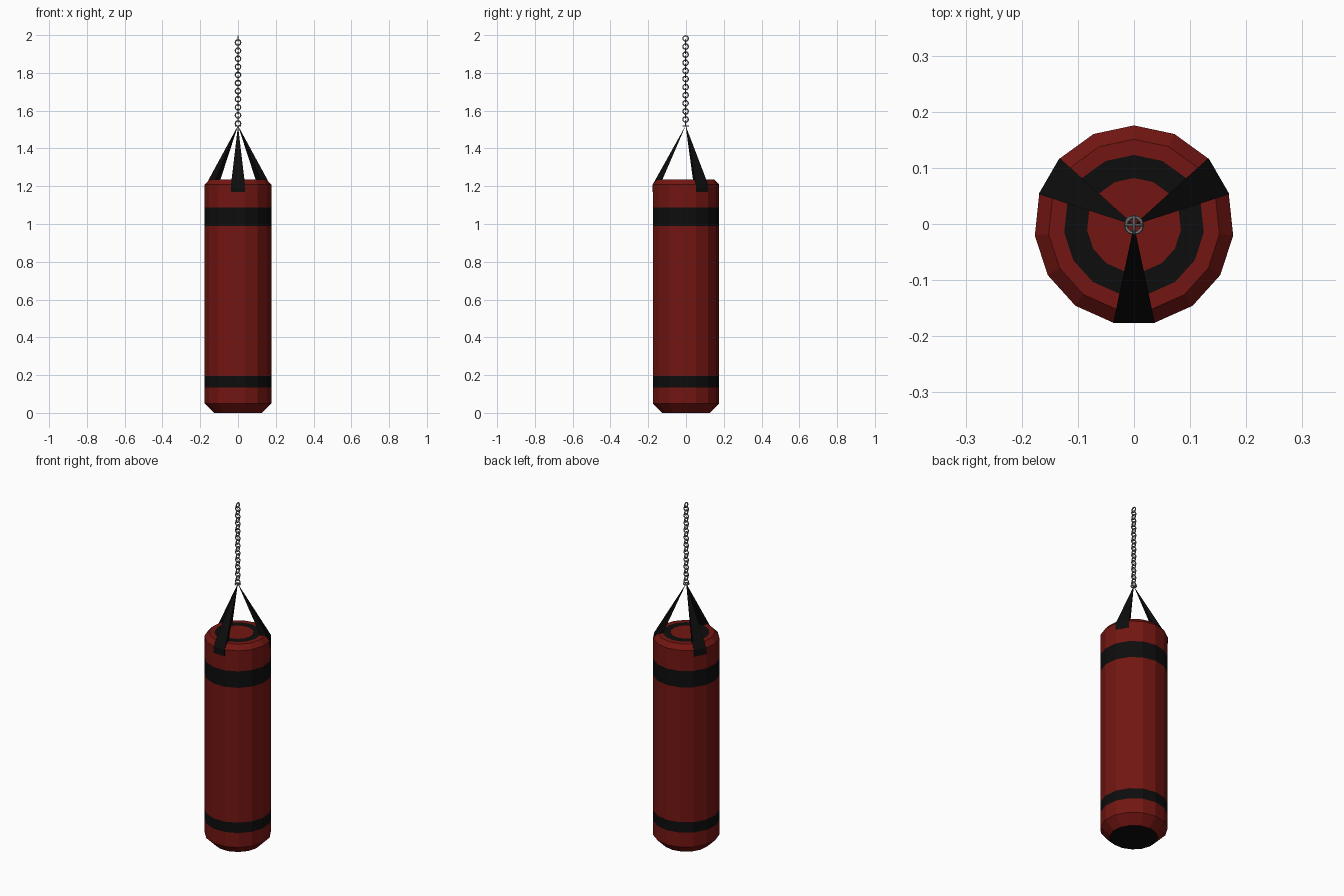
import bpy, bmesh, math
from mathutils import Matrix

if "Cube" in bpy.data.objects:
    bpy.data.objects.remove(bpy.data.objects["Cube"])

N = 15            # sides of the bag
R = 0.1777        # bag radius
Y0 = -0.002       # axis offset that centres the odd-sided outline


def material(name, color):
    m = bpy.data.materials.new(name)
    m.diffuse_color = color
    m.use_nodes = True
    m.node_tree.nodes["Principled BSDF"].inputs["Base Color"].default_value = m.diffuse_color
    return m


RED = material("red_leather", (0.17, 0.008, 0.006, 1))
BLACK = material("black_webbing", (0.004, 0.004, 0.004, 1))
STEEL = material("steel", (0.2, 0.2, 0.21, 1))


def finish(name, bm, mats):
    bmesh.ops.recalc_face_normals(bm, faces=bm.faces)
    bmesh.ops.translate(bm, verts=bm.verts, vec=(0, Y0, 0))
    me = bpy.data.meshes.new(name)
    bm.to_mesh(me)
    bm.free()
    for m in mats:
        me.materials.append(m)
    ob = bpy.data.objects.new(name, me)
    bpy.context.collection.objects.link(ob)
    return ob


def polar(r, deg, z):
    a = math.radians(deg)
    return (r * math.cos(a), r * math.sin(a), z)


# Bag: stacked 15-sided rings (radius, z, material of the band above)
profile = [(0.127, 0.0, 0), (R, 0.05, 0), (R, 0.135, 1), (R, 0.196, 0),
           (R, 0.99, 1), (R, 1.087, 0), (R, 1.208, 0), (0.153, 1.235, 0),
           (0.125, 1.235, 1), (0.084, 1.235, 0)]
bm = bmesh.new()
rings = [[bm.verts.new(polar(r, 90 + 360 * i / N, z)) for i in range(N)]
         for r, z, _ in profile]
for k in range(len(rings) - 1):
    lo, hi = rings[k], rings[k + 1]
    for i in range(N):
        j = (i + 1) % N
        bm.faces.new((lo[i], lo[j], hi[j], hi[i])).material_index = profile[k][2]
bm.faces.new(rings[0][::-1]).material_index = 1
bm.faces.new(rings[-1]).material_index = 0
finish("punching_bag", bm, [RED, BLACK])

# Straps: wedge from one bag facet up to the chain, with a tab down the side
for n, mid in enumerate((-90, 30, 150)):
    bm = bmesh.new()
    path = [(R - 0.01, 1.17), (R + 0.001, 1.17), (R + 0.001, 1.208),
            (0.125, 1.236), (0.125, 1.2)]
    sides = [[bm.verts.new(polar(r, mid + s * 12, z)) for r, z in path]
             for s in (-1, 1)]
    a, b = sides
    apex = bm.verts.new((0, 0, 1.521))
    for i in (0, 1, 3, 4):
        j = (i + 1) % 5
        bm.faces.new((a[i], a[j], b[j], b[i]))
    for s in sides:
        bm.faces.new(s)
        bm.faces.new((s[2], s[3], apex))
    bm.faces.new((a[2], b[2], apex))
    bm.faces.new((a[3], b[3], apex))
    finish("strap_%d" % (n + 1), bm, [BLACK])


# Chain: alternating round links above a flat ring that holds the straps
def add_ring(bm, matrix, major=0.0145, minor=0.0033, seg=12, tube=6):
    grid = []
    for i in range(seg):
        t = 360 * i / seg
        row = []
        for j in range(tube):
            p = 2 * math.pi * j / tube
            row.append(bm.verts.new(polar(major + minor * math.cos(p), t,
                                          minor * math.sin(p))))
        grid.append(row)
    for i in range(seg):
        for j in range(tube):
            k, l = (i + 1) % seg, (j + 1) % tube
            bm.faces.new((grid[i][j], grid[k][j], grid[k][l], grid[i][l]))
    bmesh.ops.transform(bm, matrix=matrix, verts=[v for r in grid for v in r])


bm = bmesh.new()
for i in range(22):
    turn = Matrix.Rotation(math.pi / 2, 4, 'Y' if i % 2 == 0 else 'X')
    add_ring(bm, Matrix.Translation((0, 0, 1.9822 - 0.02143 * i)) @ turn)
finish("chain", bm, [STEEL])

bm = bmesh.new()
add_ring(bm, Matrix.Translation((0, 0, 1.519)))
finish("strap_ring", bm, [STEEL])
